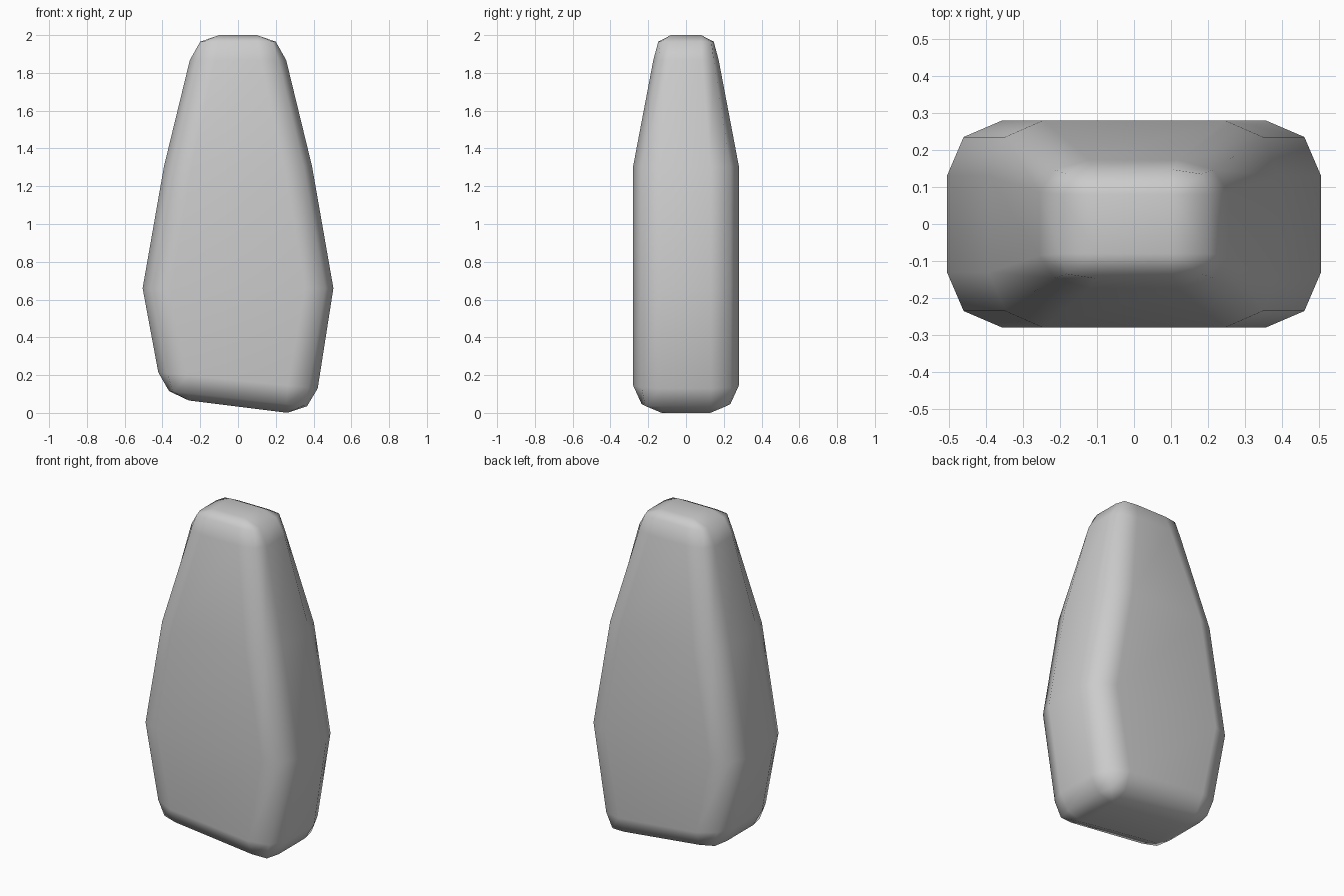
import bpy, bmesh

if "Cube" in bpy.data.objects:
    bpy.data.objects.remove(bpy.data.objects["Cube"])

# Each ring: height, tilt across x, outer half-width/depth, flat half-width/depth, corner roundness
RINGS = [
    (0.033, 0.125, 0.26, 0.13, 0.26, 0.13, 0.0),     # tilted bottom face
    (0.075, 0.11, 0.365, 0.235, 0.257, 0.13, 0.82),
    (0.172, 0.10, 0.422, 0.28, 0.262, 0.13, 0.7),
    (0.66, 0.0, 0.505, 0.28, 0.355, 0.13, 0.7),      # widest point
    (1.305, 0.0, 0.392, 0.28, 0.245, 0.13, 0.7),     # shoulder
    (1.868, 0.0, 0.255, 0.173, 0.12, 0.085, 0.7),
    (1.965, 0.0, 0.20, 0.147, 0.105, 0.08, 0.82),
    (2.0, 0.0, 0.10, 0.08, 0.10, 0.08, 0.0),         # top face
]


def ring_points(z, tilt, ox, oy, fx, fy, k):
    """Rounded rectangle with three points per corner, counter-clockwise."""
    corner = [(ox, fy), (fx + k * (ox - fx), fy + k * (oy - fy)), (fx, oy)]
    pts = []
    for sx, sy in ((1, 1), (-1, 1), (-1, -1), (1, -1)):
        part = [(sx * x, sy * y) for x, y in corner]
        pts += part if sx * sy > 0 else part[::-1]
    return [(x, y, z - tilt * x) for x, y in pts]


# Standing stone: loft the rings and close both ends
bm = bmesh.new()
rings = [[bm.verts.new(p) for p in ring_points(*r)] for r in RINGS]
n = len(rings[0])
for low, high in zip(rings, rings[1:]):
    for i in range(n):
        j = (i + 1) % n
        bm.faces.new((low[i], low[j], high[j], high[i]))
bm.faces.new(rings[0][::-1])
bm.faces.new(rings[-1])
bmesh.ops.remove_doubles(bm, verts=bm.verts[:], dist=0.0005)
bmesh.ops.recalc_face_normals(bm, faces=bm.faces[:])
for f in bm.faces:
    f.smooth = True

mesh = bpy.data.meshes.new("standing_stone")
bm.to_mesh(mesh)
bm.free()
stone = bpy.data.objects.new("standing_stone", mesh)
bpy.context.collection.objects.link(stone)

# Keep the broad faces flat and blend only across the rounded edges
normals = stone.modifiers.new("flat_faces", 'WEIGHTED_NORMAL')
normals.weight = 50
